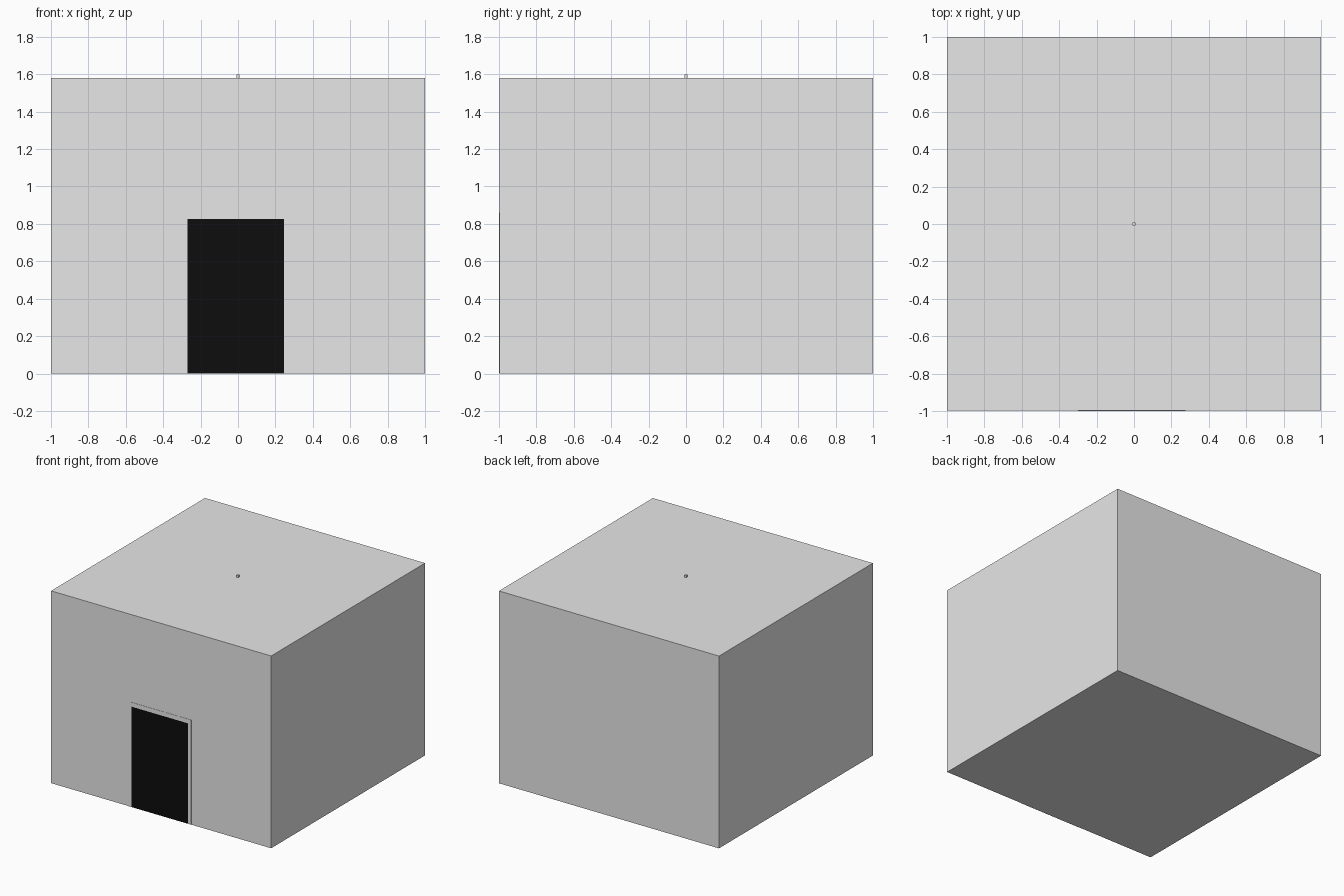
import bpy

if "Cube" in bpy.data.objects:
    bpy.data.objects.remove(bpy.data.objects["Cube"])


def material(name, value):
    m = bpy.data.materials.new(name)
    m.diffuse_color = (value, value, value, 1)
    m.use_nodes = True
    m.node_tree.nodes["Principled BSDF"].inputs["Base Color"].default_value = m.diffuse_color
    return m


def box(name, lo, hi, mat):
    """Axis-aligned box between two corners."""
    bpy.ops.mesh.primitive_cube_add(size=1, location=[(a + b) / 2 for a, b in zip(lo, hi)])
    ob = bpy.context.object
    ob.name = name
    ob.scale = [b - a for a, b in zip(lo, hi)]
    bpy.ops.object.transform_apply(location=False, rotation=False, scale=True)
    ob.data.materials.append(mat)
    return ob


grey = material("light grey", 0.8)
black = material("black", 0.004)

FRONT, WALL = -1.0, -0.998   # door plates sit just proud of the wall
LEFT, RIGHT, TOP = -0.30, 0.275, 0.86
IN_LEFT, IN_RIGHT, IN_TOP = -0.27, 0.245, 0.825

# main block
box("building", (-1, WALL, 0), (1, 1, 1.58), grey)

# door frame: two jambs and a lintel
box("door_jamb_left", (LEFT, FRONT, 0), (IN_LEFT, WALL, IN_TOP), grey)
box("door_jamb_right", (IN_RIGHT, FRONT, 0), (RIGHT, WALL, IN_TOP), grey)
box("door_lintel", (LEFT, FRONT, IN_TOP), (RIGHT, WALL, TOP), grey)

# dark door panel, flush with the frame
box("door_panel", (IN_LEFT, FRONT, 0), (IN_RIGHT, WALL, IN_TOP), black)

# small stud in the middle of the roof
box("roof_stud", (-0.009, -0.009, 1.575), (0.009, 0.009, 1.598), grey)
